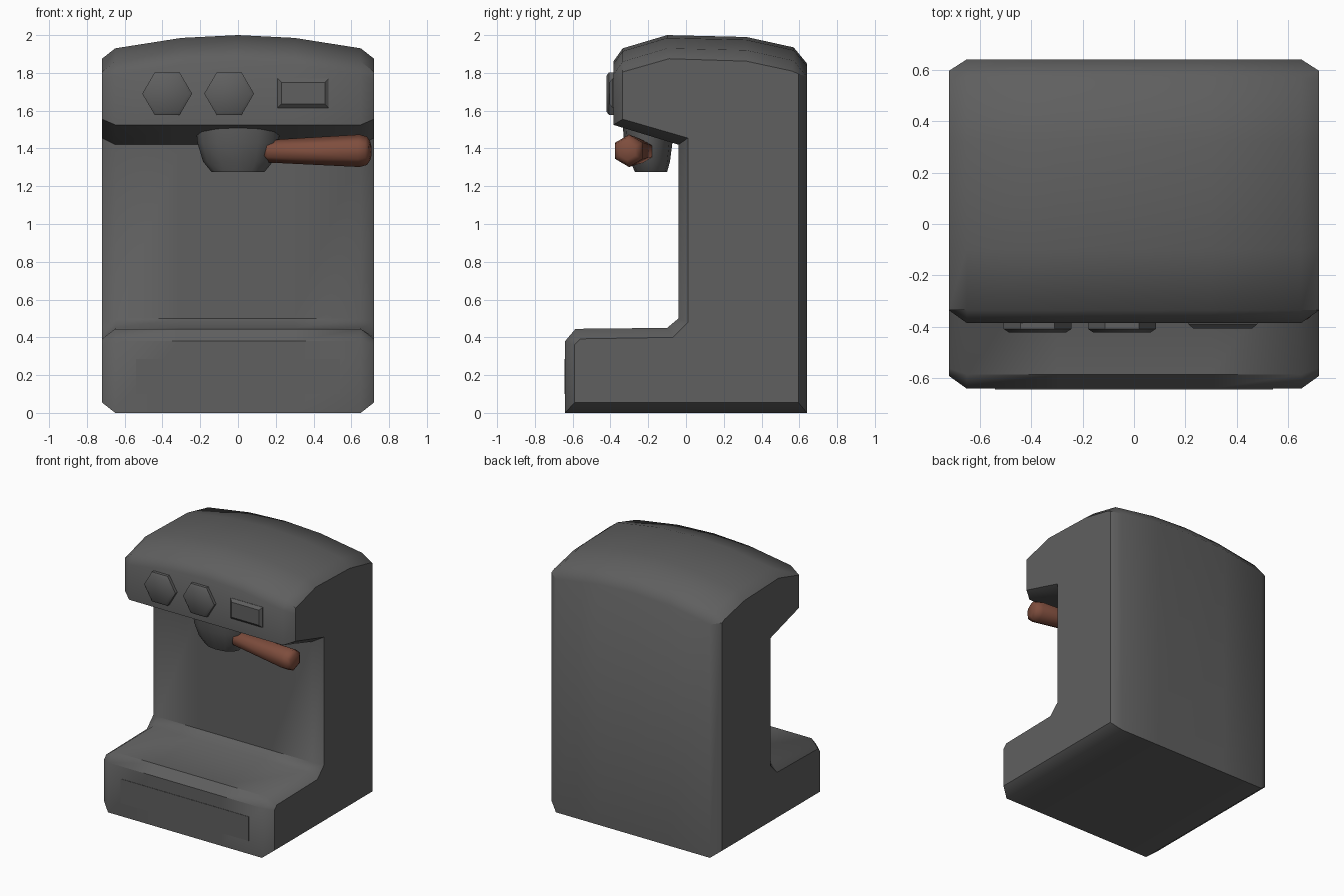
import bpy, bmesh, math
from mathutils import Vector

if "Cube" in bpy.data.objects:
    bpy.data.objects.remove(bpy.data.objects["Cube"])


def material(name, rgb):
    m = bpy.data.materials.new(name)
    m.diffuse_color = (*rgb, 1)
    m.use_nodes = True
    m.node_tree.nodes["Principled BSDF"].inputs["Base Color"].default_value = m.diffuse_color
    return m


GREY = material("dark grey", (0.115, 0.115, 0.115))
BROWN = material("reddish brown", (0.21, 0.075, 0.047))


def loft(name, rings, mat, angle=40):
    """Skin a list of equal-length closed rings and cap both ends."""
    bm = bmesh.new()
    vs = [[bm.verts.new(p) for p in r] for r in rings]
    n = len(vs[0])
    for a, b in zip(vs, vs[1:]):
        for i in range(n):
            j = (i + 1) % n
            bm.faces.new((a[i], a[j], b[j], b[i]))
    bm.faces.new(vs[0])
    bm.faces.new(vs[-1])
    bmesh.ops.remove_doubles(bm, verts=bm.verts, dist=1e-4)
    bmesh.ops.recalc_face_normals(bm, faces=bm.faces)
    me = bpy.data.meshes.new(name)
    bm.to_mesh(me)
    bm.free()
    ob = bpy.data.objects.new(name, me)
    bpy.context.collection.objects.link(ob)
    me.materials.append(mat)
    bpy.ops.object.select_all(action='DESELECT')
    ob.select_set(True)
    bpy.context.view_layer.objects.active = ob
    bpy.ops.object.shade_smooth_by_angle(angle=math.radians(angle))
    return ob


# C-shaped body: side profile (y, z) swept across x with a crowned top
inner = [(-0.64, 0), (-0.64, 0.38), (-0.585, 0.445), (-0.1, 0.45), (-0.04, 0.5),
         (-0.04, 1.42), (-0.385, 1.525), (-0.385, 1.86), (-0.335, 1.93),
         (-0.1, 2.0), (0.32, 1.99), (0.57, 1.935), (0.64, 1.85), (0.64, 0)]
# inset profile of the chamfered side faces
outer = [(-0.59, 0.055), (-0.59, 0.36), (-0.56, 0.392), (-0.07, 0.4), (0.01, 0.48),
         (0.01, 1.455), (-0.335, 1.555), (-0.335, 1.76), (-0.335, 1.805),
         (-0.09, 1.875), (0.32, 1.862), (0.56, 1.81), (0.595, 1.795), (0.595, 0.055)]


def section(x):
    if abs(x) > 0.7:
        return [(x, y, z) for y, z in outer]
    drop = 0.07 if abs(x) > 0.6 else 0.015 if abs(x) > 0.1 else 0
    return [(x, y, z - (drop if z > 1.8 else 0)) for y, z in inner]


loft("body", [section(x) for x in (-0.72, -0.65, -0.3, 0, 0.3, 0.65, 0.72)], GREY)


# Hexagonal control knobs
def hexagon(cx, cz, y, r):
    return [(cx + r * math.cos(i * math.pi / 3), y, cz + r * 0.985 * math.sin(i * math.pi / 3))
            for i in range(6)]


for side, cx in (("left", -0.375), ("right", -0.047)):
    loft(side + "_knob", [hexagon(cx, 1.69, y, r) for y, r in
                          ((-0.37, 0.132), (-0.408, 0.132), (-0.421, 0.112))], GREY)


# Rectangular display and drip tray plate
def rect(x0, x1, z0, z1, y, inset=0):
    return [(x0 + inset, y, z0 + inset), (x1 - inset, y, z0 + inset),
            (x1 - inset, y, z1 - inset), (x0 + inset, y, z1 - inset)]


loft("display", [rect(0.21, 0.48, 1.615, 1.77, -0.375),
                 rect(0.21, 0.48, 1.615, 1.77, -0.388),
                 rect(0.21, 0.48, 1.615, 1.77, -0.406, 0.02)], GREY)
loft("tray_front_plate", [rect(-0.54, 0.54, 0.1, 0.285, -0.636),
                          rect(-0.54, 0.54, 0.1, 0.285, -0.643)], GREY)

# Oval brewing cup under the head
loft("brewing_cup", [[(rx * math.cos(i * math.pi / 6), -0.2 + dy + ry * math.sin(i * math.pi / 6), z)
                      for i in range(12)]
                     for z, rx, ry, dy in ((1.53, 0.225, 0.135, 0), (1.43, 0.215, 0.128, 0),
                                           (1.33, 0.185, 0.105, 0.01), (1.275, 0.14, 0.085, 0.015))],
     GREY, 50)

# Tapered handle pointing right and slightly forward
start, end = Vector((0.14, -0.225, 1.385)), Vector((0.70, -0.31, 1.388))
q = (end - start).to_track_quat('Z', 'Y')
rings = []
for t, r in ((0, 0.045), (0.04, 0.06), (0.9, 0.086), (0.97, 0.075), (1, 0.05)):
    c = start.lerp(end, t)
    rings.append([c + q @ Vector((r * math.cos(a), r * math.sin(a), 0))
                  for a in [i * math.pi / 3 + math.pi / 6 for i in range(6)]])
loft("handle", rings, BROWN, 65)
